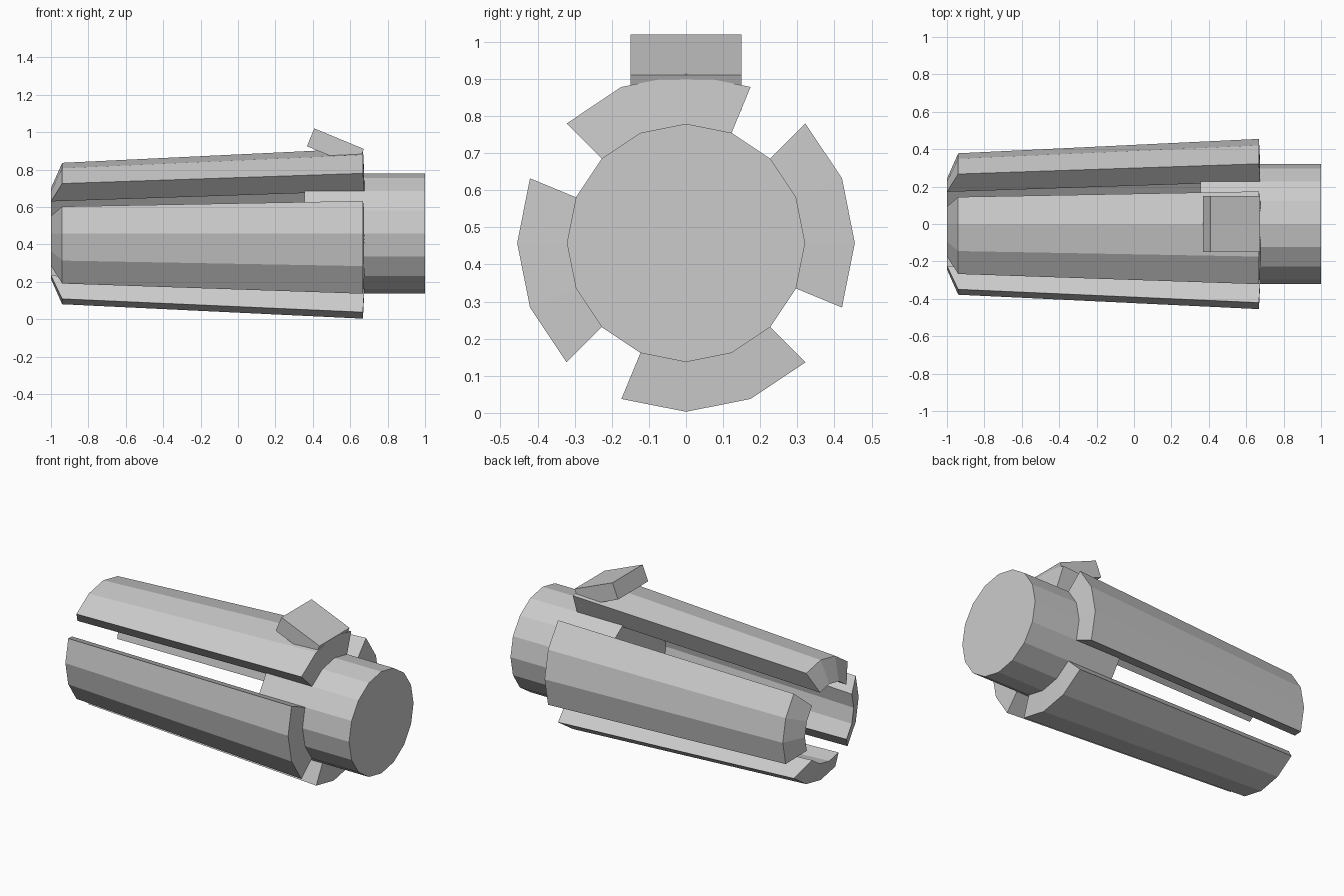
import bpy, bmesh
from math import radians, cos, sin, pi
from mathutils import Matrix

if "Cube" in bpy.data.objects:
    bpy.data.objects.remove(bpy.data.objects["Cube"])

ZC = 0.458          # height of the long axis
R = 0.321           # shaft radius


def add_object(name, bm):
    bmesh.ops.recalc_face_normals(bm, faces=bm.faces)
    mesh = bpy.data.meshes.new(name)
    bm.to_mesh(mesh)
    bm.free()
    obj = bpy.data.objects.new(name, mesh)
    bpy.context.collection.objects.link(obj)
    return obj


def sweep_petal(name, profile, start_deg, segments=3, step=22.5):
    """Sweep an (x, radius) profile around the long axis, capped at both sides."""
    bm = bmesh.new()
    rings = []
    for i in range(segments + 1):
        a = radians(start_deg + i * step)
        rings.append([bm.verts.new((x, r * cos(a), ZC + r * sin(a))) for x, r in profile])
    n = len(profile)
    for a, b in zip(rings, rings[1:]):
        for j in range(n):
            k = (j + 1) % n
            bm.faces.new((a[j], a[k], b[k], b[j]))
    bm.faces.new(rings[0])
    bm.faces.new(rings[-1])
    return add_object(name, bm)


# Sixteen-sided shaft
bm = bmesh.new()
bmesh.ops.create_cone(bm, cap_ends=True, segments=16, radius1=R, radius2=R, depth=0.645,
                      matrix=Matrix.Translation((0.6775, 0, ZC)) @ Matrix.Rotation(pi / 2, 4, 'Y'))
add_object("shaft", bm)

# Four tapered petals with bevelled tips
petal_profile = [(0.675, R), (0.668, 0.455), (-0.94, 0.378), (-1.0, 0.243)]
for i in range(4):
    sweep_petal(f"petal_{i + 1}", petal_profile, -22.5 + 90 * i)

# Tilted tab on the top petal, placed by its upper front corner
length, thick, width = 0.287, 0.103, 0.30
bm = bmesh.new()
bmesh.ops.create_cube(bm, size=1, matrix=Matrix.Translation((0.408, 0, 1.02))
                      @ Matrix.Rotation(radians(22.5), 4, 'Y')
                      @ Matrix.Translation((length / 2, 0, -thick / 2))
                      @ Matrix.Diagonal((length, width, thick, 1)))
add_object("tilted_tab", bm)
